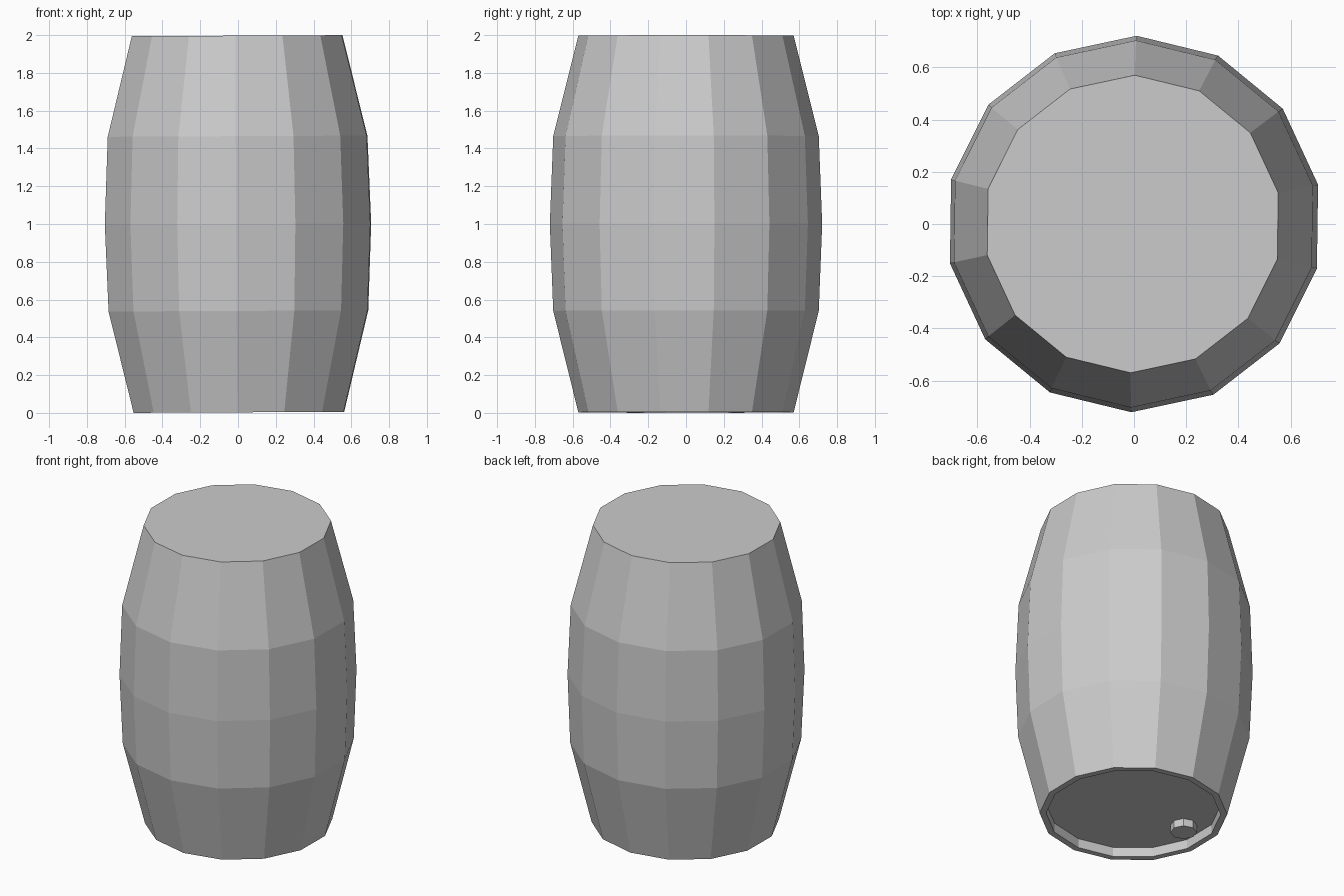
import bpy, bmesh
from math import cos, sin, pi, radians
from mathutils import Matrix

if "Cube" in bpy.data.objects:
    bpy.data.objects.remove(bpy.data.objects["Cube"])

SIDES = 14
START = radians(89.2)
TILT = Matrix.Translation((0, 0, 1)) @ Matrix.Rotation(radians(-0.28), 4, 'Y') @ Matrix.Translation((0, 0, -1))


def lathe(name, profile, sides, start=0.0, centre=(0, 0)):
    """Spin (radius, z) points into a closed, flat-shaded solid with capped ends."""
    bm = bmesh.new()
    rings = [[bm.verts.new((centre[0] + r * cos(start + 2 * pi * i / sides),
                            centre[1] + r * sin(start + 2 * pi * i / sides), z))
              for i in range(sides)] for r, z in profile]
    for a, b in zip(rings, rings[1:]):
        for i in range(sides):
            j = (i + 1) % sides
            bm.faces.new((a[i], a[j], b[j], b[i]))
    bm.faces.new(rings[0])
    bm.faces.new(rings[-1])
    bmesh.ops.recalc_face_normals(bm, faces=bm.faces)
    bm.transform(TILT)
    mesh = bpy.data.meshes.new(name)
    bm.to_mesh(mesh)
    bm.free()
    obj = bpy.data.objects.new(name, mesh)
    bpy.context.collection.objects.link(obj)
    return obj


# Barrel body: recessed bottom, thin rim, bulging sides, flat lid
lathe("barrel_body", [(0.53, 0.066), (0.53, 0.003), (0.57, 0.003), (0.703, 0.54),
                      (0.721, 1.0), (0.703, 1.465), (0.57, 1.997)], SIDES, START)

# Bung standing out of the recessed bottom
lathe("bung", [(0.08, 0.07), (0.08, 0.015)], 8, radians(4), (-0.39, 0.01))
